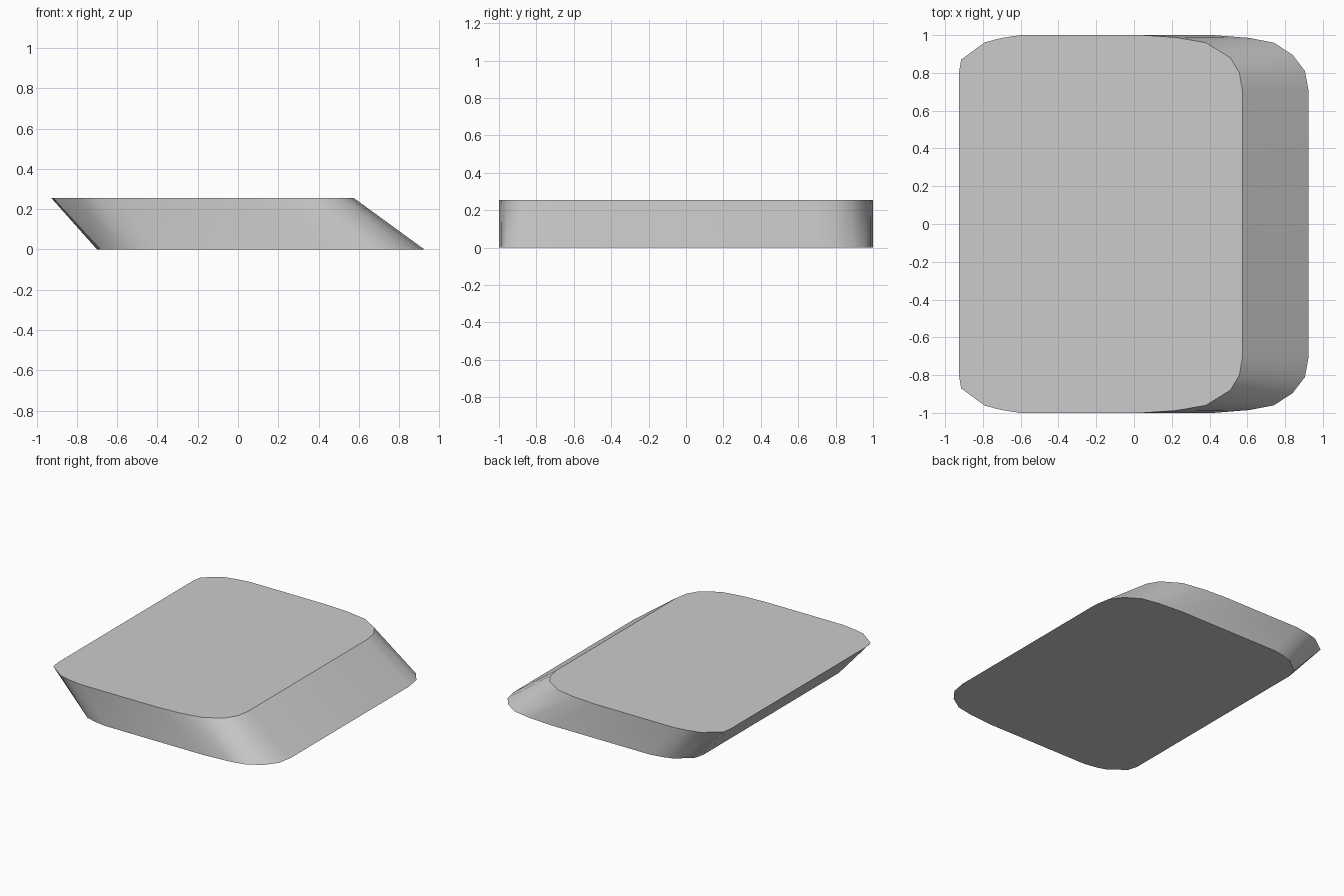
import bpy, bmesh, math

if "Cube" in bpy.data.objects:
    bpy.data.objects.remove(bpy.data.objects["Cube"])

H = 0.255

# Half outlines (y >= 0), running from the right side to the left side
bottom_half = [(0.925, 0.70), (0.905, 0.81), (0.84, 0.895), (0.74, 0.96), (0.61, 0.985), (0.42, 1.0),
               (-0.40, 1.0), (-0.49, 0.985), (-0.57, 0.96), (-0.68, 0.87), (-0.70, 0.80)]
top_half = [(0.575, 0.70), (0.558, 0.80), (0.51, 0.88), (0.38, 0.96), (0.22, 0.988), (0.04, 1.0),
            (-0.60, 1.0), (-0.70, 0.985), (-0.79, 0.962), (-0.915, 0.87), (-0.927, 0.80)]


def ring(bm, half, z):
    pts = half + [(x, -y) for x, y in reversed(half)]
    return [bm.verts.new((x, y, z)) for x, y in pts]


# Slanted slab: two rounded outlines, capped and bridged
bm = bmesh.new()
low, high = ring(bm, bottom_half, 0), ring(bm, top_half, H)
n = len(low)
bm.faces.new(low[::-1])
bm.faces.new(high)
for i in range(n):
    j = (i + 1) % n
    bm.faces.new((low[i], low[j], high[j], high[i]))
bmesh.ops.recalc_face_normals(bm, faces=bm.faces[:])

mesh = bpy.data.meshes.new("slanted_slab")
bm.to_mesh(mesh)
bm.free()
slab = bpy.data.objects.new("slanted_slab", mesh)
bpy.context.collection.objects.link(slab)

# Smooth rounded corners, sharp rims
bpy.context.view_layer.objects.active = slab
slab.select_set(True)
bpy.ops.object.shade_smooth_by_angle(angle=math.radians(30))
